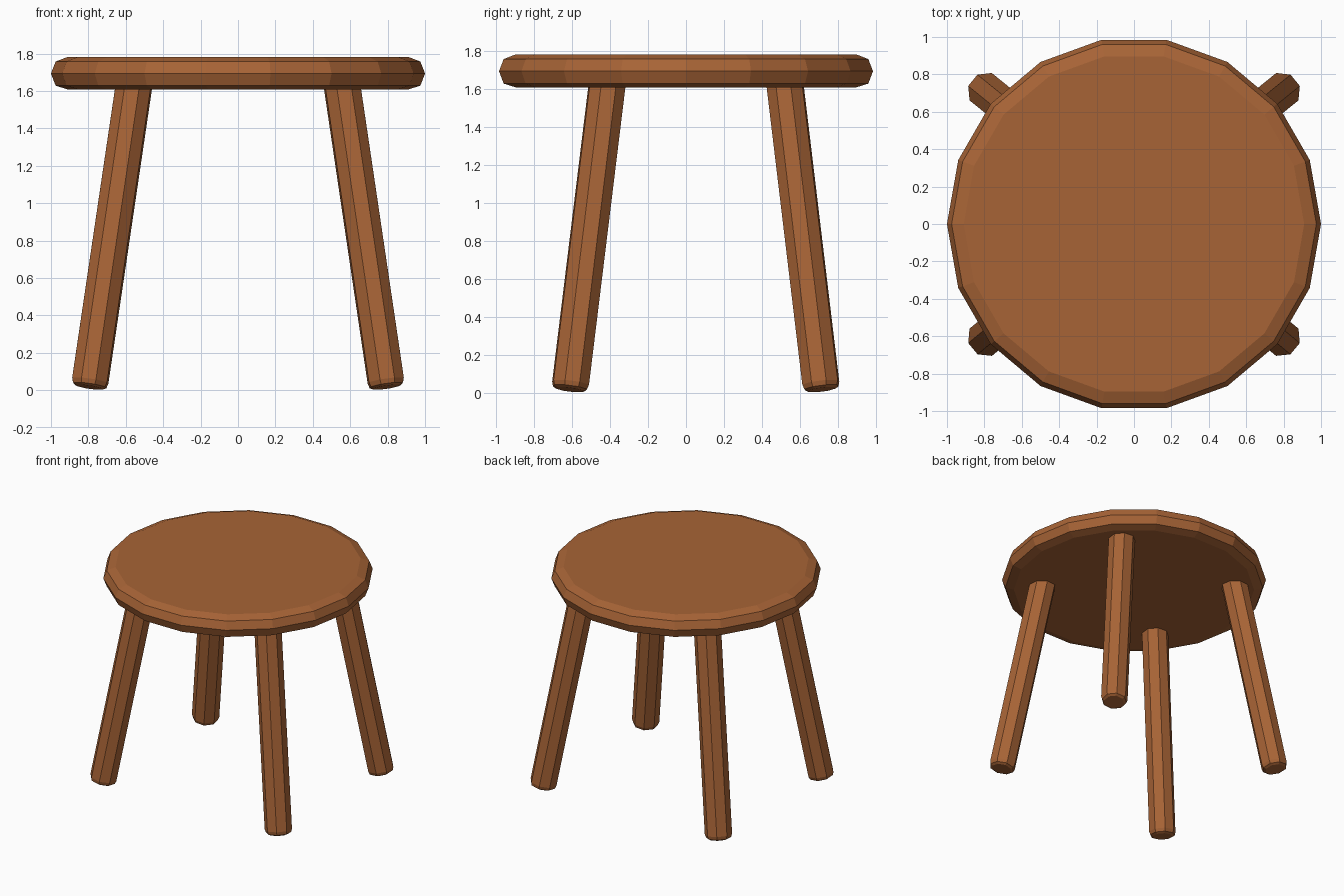
import bpy, bmesh, math
from mathutils import Vector

if "Cube" in bpy.data.objects:
    bpy.data.objects.remove(bpy.data.objects["Cube"])

wood = bpy.data.materials.new("brown wood")
wood.diffuse_color = (0.39, 0.127, 0.037, 1)
wood.use_nodes = True
wood.node_tree.nodes["Principled BSDF"].inputs["Base Color"].default_value = wood.diffuse_color


def lofted(name, rings, sides, frame=None, origin=Vector(), turn=0.0):
    """Stack of n-gon rings (radius, height) along an axis, capped at both ends."""
    bm = bmesh.new()
    loops = []
    for r, h in rings:
        loop = []
        for i in range(sides):
            a = 2 * math.pi * i / sides + turn
            p = Vector((r * math.cos(a), r * math.sin(a), h))
            loop.append(bm.verts.new(origin + (frame @ p if frame else p)))
        loops.append(loop)
    for a, b in zip(loops, loops[1:]):
        for i in range(sides):
            j = (i + 1) % sides
            bm.faces.new((a[i], a[j], b[j], b[i]))
    bm.faces.new(loops[0][::-1])
    bm.faces.new(loops[-1])
    me = bpy.data.meshes.new(name)
    bm.to_mesh(me)
    bm.free()
    me.materials.append(wood)
    ob = bpy.data.objects.new(name, me)
    bpy.context.collection.objects.link(ob)
    return ob


# round seat with a softened rim
lofted("seat", [(0.91, 1.608), (0.975, 1.628), (1.0, 1.693), (0.975, 1.757), (0.91, 1.782)], 18)


# splayed legs, ends cut square to the leg and chamfered
def leg(name, foot, top):
    foot, top = Vector(foot), Vector(top)
    axis = top - foot
    n = axis.length
    frame = axis.to_track_quat('Z', 'Y')
    lofted(name, [(0.075, 0), (0.094, 0.01), (0.102, 0.035), (0.102, n)], 8, frame, foot, math.pi / 8)


for side, s in (("left", -1), ("right", 1)):
    leg("front_" + side + "_leg", (s * 0.795, -0.612, 0.016), (s * 0.553, -0.412, 1.65))
    leg("back_" + side + "_leg", (s * 0.795, 0.714, 0.016), (s * 0.553, 0.518, 1.65))
